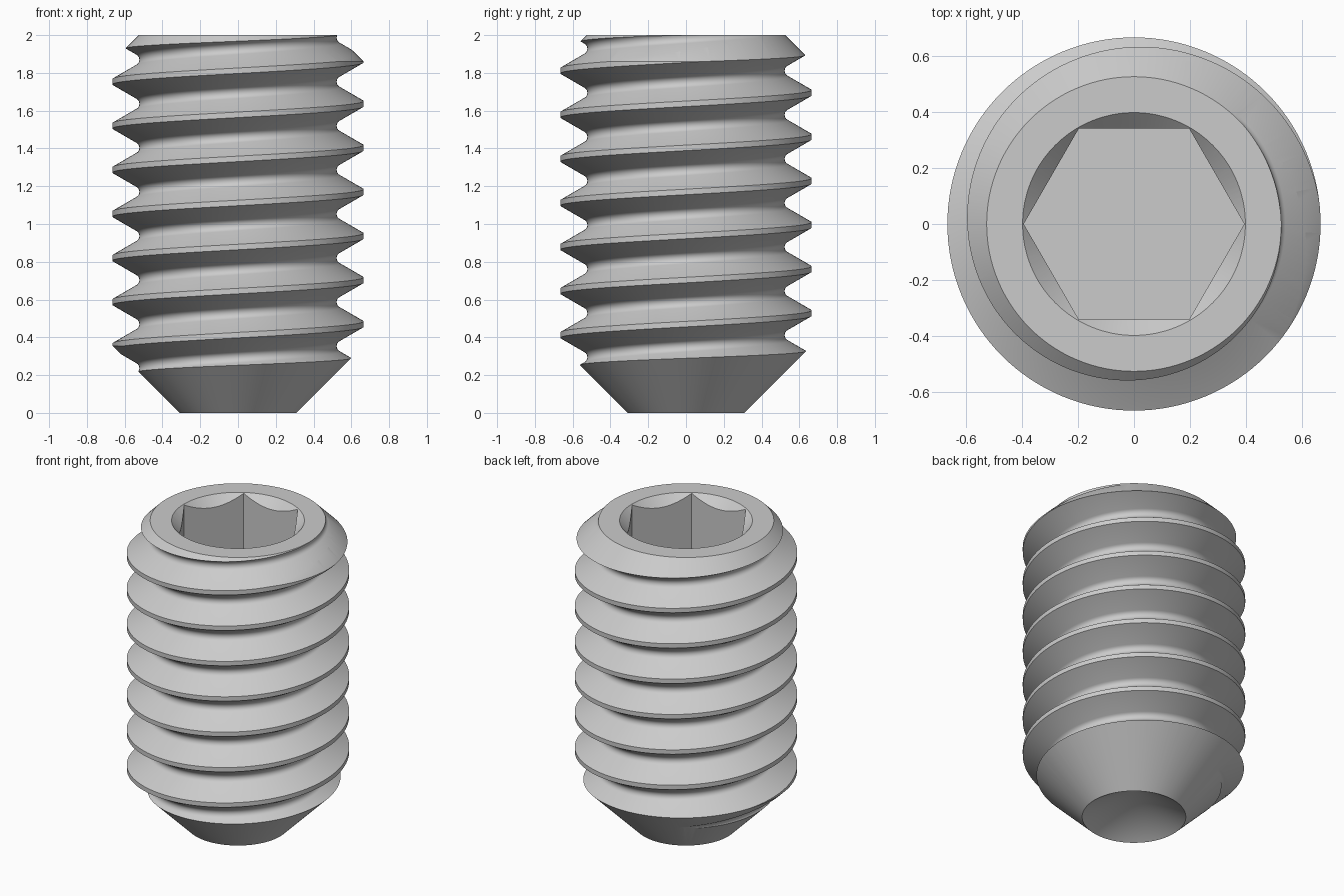
import bpy, bmesh, math

if "Cube" in bpy.data.objects:
    bpy.data.objects.remove(bpy.data.objects["Cube"])

PITCH, CREST_Z = 0.2333, 0.470      # thread pitch, height of a crest at +x
R_MAJOR, SEG = 0.665, 128


def make_object(name, bm):
    bmesh.ops.recalc_face_normals(bm, faces=bm.faces[:])
    mesh = bpy.data.meshes.new(name)
    bm.to_mesh(mesh)
    bm.free()
    ob = bpy.data.objects.new(name, mesh)
    bpy.context.collection.objects.link(ob)
    return ob


def lathe(name, profile, n, phase=0.0):
    """Revolve (r, z) points around z; r = 0 makes a pole."""
    bm = bmesh.new()
    rings = []
    for r, z in profile:
        if r == 0:
            rings.append([bm.verts.new((0, 0, z))] * n)
        else:
            rings.append([bm.verts.new((r * math.cos(a), r * math.sin(a), z))
                          for a in (phase + math.tau * i / n for i in range(n))])
    for lo, hi in zip(rings, rings[1:]):
        for i in range(n):
            j = (i + 1) % n
            quad = list(dict.fromkeys((lo[i], lo[j], hi[j], hi[i])))
            bm.faces.new(quad)
    return make_object(name, bm)


def helical_thread(name):
    """Right-handed thread surface, longer than the screw, closed at both ends."""
    flat = PITCH / 16
    rho = 0.034                                     # root fillet radius
    valley = R_MAJOR - (PITCH / 2 - flat) / math.tan(math.radians(30))
    prof = [(-flat, R_MAJOR), (flat, R_MAJOR)]
    for k in range(9):
        a = math.radians(-60 + 15 * k)
        prof.append((PITCH / 2 + rho * math.sin(a), valley + rho * (2 - math.cos(a))))
    m, turns = len(prof), 13
    rows = m * turns
    bm = bmesh.new()
    cols = []
    for i in range(SEG):
        a = math.tau * i / SEG
        col = []
        for j in range(rows + 1):
            dz, r = prof[j % m]
            z = CREST_Z + PITCH * (j // m - 4 + i / SEG) + dz
            col.append(bm.verts.new((r * math.cos(a), r * math.sin(a), z)))
        cols.append(col)
    for i in range(SEG):
        nxt, shift = (cols[i + 1], 0) if i < SEG - 1 else (cols[0], m)
        for j in range(rows - shift):
            bm.faces.new((cols[i][j], nxt[j + shift], nxt[j + shift + 1], cols[i][j + 1]))
    bottom, top = bm.verts.new((0, 0, -1.2)), bm.verts.new((0, 0, 3.2))
    for e in [e for e in bm.edges if e.is_boundary]:
        bm.faces.new((*e.verts, bottom if e.verts[0].co.z < 1 else top))
    return make_object(name, bm)


def boolean(target, tool, operation):
    mod = target.modifiers.new(operation, 'BOOLEAN')
    mod.operation, mod.object, mod.solver = operation, tool, 'EXACT'
    bpy.context.view_layer.objects.active = target
    bpy.ops.object.modifier_apply(modifier=mod.name)
    bpy.data.objects.remove(tool)


# Threaded body, trimmed by a blank with chamfered ends and a cup point
screw = helical_thread("set_screw")
blank = lathe("blank", [(0, 0.18), (0.31, 0), (0.75, 0.44), (0.75, 1.775),
                        (0.525, 2), (0, 2)], SEG)
boolean(screw, blank, 'INTERSECT')

# Hex socket with a countersunk mouth
hexagon = lathe("hex_cutter", [(0, 1.17), (0.393, 1.17), (0.393, 2.2), (0, 2.2)], 6)
boolean(screw, hexagon, 'DIFFERENCE')
mouth = lathe("mouth_cutter", [(0, 1.595), (0.495, 2.1), (0, 2.1)], SEG)
boolean(screw, mouth, 'DIFFERENCE')

# Smooth shading with sharp edges
bpy.ops.object.select_all(action='DESELECT')
screw.select_set(True)
bpy.context.view_layer.objects.active = screw
bpy.ops.object.shade_smooth_by_angle(angle=math.radians(28))
